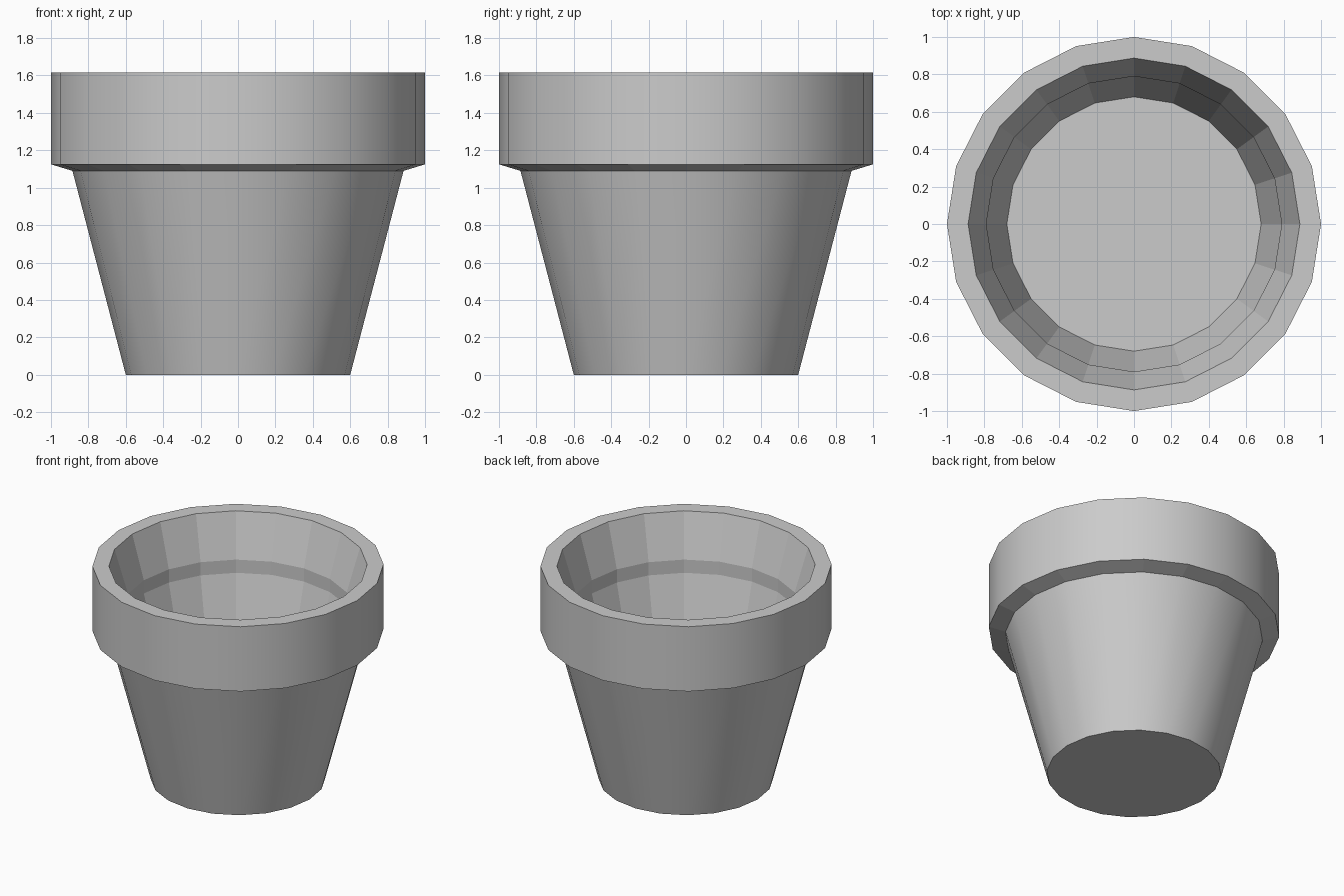
import bpy, bmesh, math

if "Cube" in bpy.data.objects:
    bpy.data.objects.remove(bpy.data.objects["Cube"])

SIDES = 20
# Profile (radius, height): outside from base up, over the rim, then down inside
PROFILE = [(0.60, 0.0), (0.885, 1.09), (1.0, 1.125), (1.0, 1.615),
           (0.887, 1.615), (0.79, 1.29), (0.79, 1.19), (0.68, 0.77)]
SMOOTH_BANDS = {0, 2}  # outer body wall and outer collar wall

bm = bmesh.new()
rings = []
for r, z in PROFILE:
    rings.append([bm.verts.new((r * math.cos(2 * math.pi * i / SIDES),
                                r * math.sin(2 * math.pi * i / SIDES), z))
                  for i in range(SIDES)])

# Walls between neighbouring rings
for band, (low, high) in enumerate(zip(rings, rings[1:])):
    for i in range(SIDES):
        j = (i + 1) % SIDES
        face = bm.faces.new((low[i], low[j], high[j], high[i]))
        face.smooth = band in SMOOTH_BANDS

# Underside and inner floor
bm.faces.new(rings[0][::-1])
bm.faces.new(rings[-1])

# Keep horizontal creases sharp
for e in bm.edges:
    if len(e.link_faces) == 2 and e.calc_face_angle() > math.radians(30):
        e.smooth = False

mesh = bpy.data.meshes.new("flower_pot")
bm.to_mesh(mesh)
bm.free()
pot = bpy.data.objects.new("flower_pot", mesh)
bpy.context.collection.objects.link(pot)
